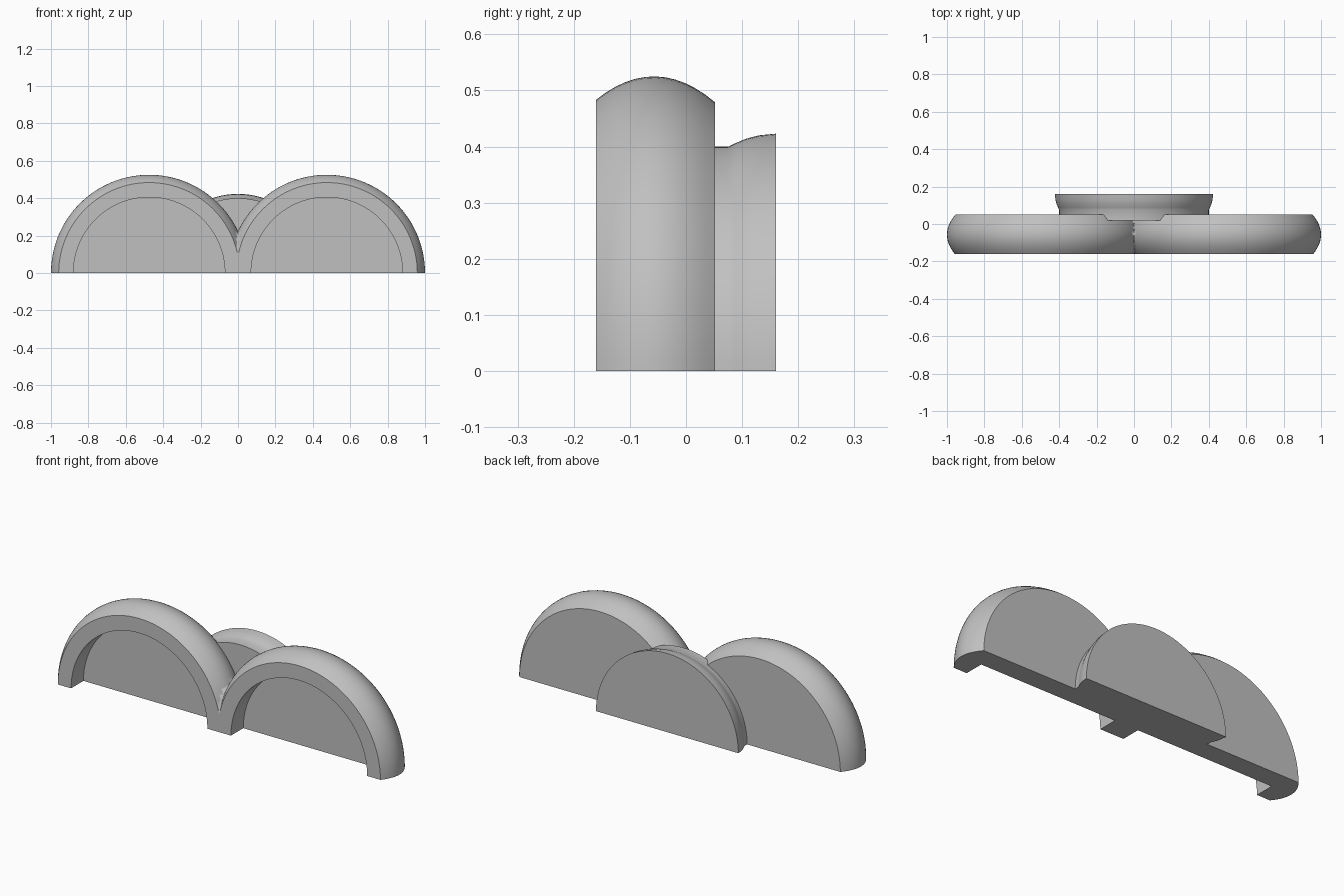
import bpy, bmesh, math
from mathutils import Vector

cube = bpy.data.objects.get("Cube")
if cube:
    bpy.data.objects.remove(cube, do_unlink=True)

grey = bpy.data.materials.new("plain grey")
grey.use_nodes = True
colour = (0.53, 0.53, 0.53, 1)
grey.diffuse_color = colour
grey.node_tree.nodes["Principled BSDF"].inputs["Base Color"].default_value = colour


def half_turn(name, profile, x):
    """Revolve a closed (radius, y) section half a turn about a y axis at z = 0."""
    bm = bmesh.new()
    section = bm.faces.new([bm.verts.new((x + r, y, 0)) for r, y in profile])
    end = bmesh.ops.duplicate(bm, geom=[section] + section.edges[:] + section.verts[:])
    bmesh.ops.spin(bm, geom=[e for e in end["geom"] if isinstance(e, bmesh.types.BMEdge)],
                   cent=(x, 0, 0), axis=(0, -1, 0), angle=math.pi, steps=64)
    # The far end of the section closes the other half of the underside
    bm.faces.new([bm.verts.new((x - r, y, 0)) for r, y in profile])
    bad = [f for f in bm.faces if f.calc_area() < 1e-9]
    bmesh.ops.delete(bm, geom=bad, context='FACES_ONLY')
    bmesh.ops.remove_doubles(bm, verts=bm.verts[:], dist=1e-4)
    # Drop the duplicated start cap
    caps = [f for f in bm.faces if all(abs(v.co.z) < 1e-5 for v in f.verts)]
    seen = set()
    for f in caps:
        key = frozenset(f.verts)
        if key in seen:
            bm.faces.remove(f)
        seen.add(key)
    bmesh.ops.recalc_face_normals(bm, faces=bm.faces[:])
    mesh = bpy.data.meshes.new(name)
    bm.to_mesh(mesh)
    bm.free()
    obj = bpy.data.objects.new(name, mesh)
    bpy.context.collection.objects.link(obj)
    mesh.materials.append(grey)
    bpy.ops.object.select_all(action='DESELECT')
    obj.select_set(True)
    bpy.context.view_layer.objects.active = obj
    bpy.ops.object.shade_smooth_by_angle(angle=math.radians(25))
    return obj


# Domed lobes: bulging rim, flat back, round recess in the front
front, back, mid, floor = -0.16, 0.052, -0.057, -0.055
rim = []
for i in range(13):
    y = front + (back - front) * i / 12
    rim.append((0.525 - 3.9 * (y - mid) ** 2, y))
lobes = half_turn("half_round_lobes", [(0, floor), (0.405, floor), (0.405, front)]
                  + rim + [(0, back)], 0.475)

# Trim the lobe on the centre plane and mirror it
mirror = lobes.modifiers.new("Mirror", 'MIRROR')
mirror.use_axis[0] = True
mirror.use_bisect_axis[0] = True
mirror.use_clip = True

# Smaller hub behind, with a flared back rim
half_turn("rear_hub", [(0, 0.02), (0.4, 0.02), (0.4, 0.075), (0.406, 0.088),
                       (0.414, 0.107), (0.42, 0.13), (0.423, 0.16), (0, 0.16)], 0)
